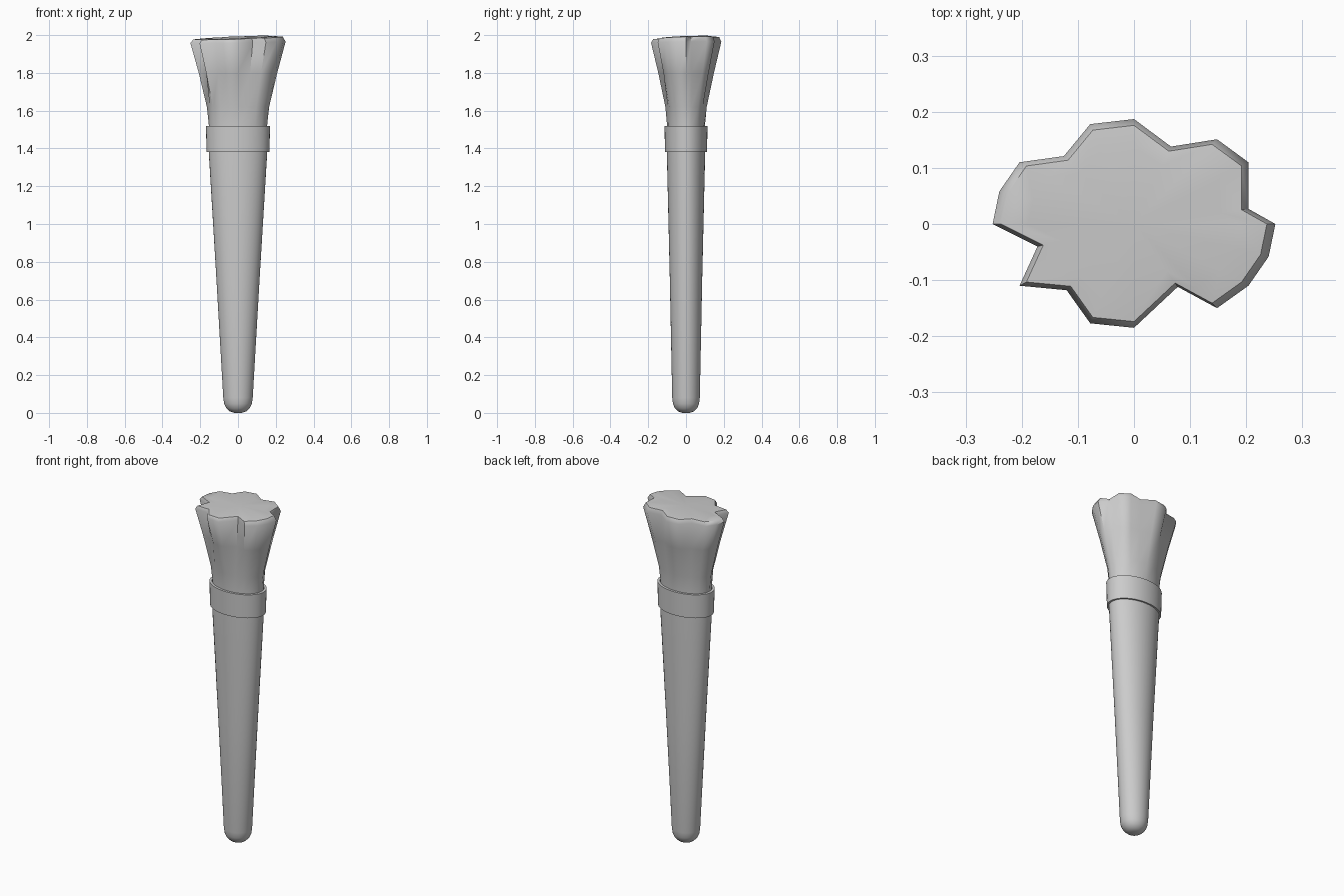
import bpy, bmesh, math

if "Cube" in bpy.data.objects:
    bpy.data.objects.remove(bpy.data.objects["Cube"])


def ellipse(rx, ry, n):
    return [(rx * math.cos(2 * math.pi * k / n), ry * math.sin(2 * math.pi * k / n))
            for k in range(n)]


def loft(name, rings, angle, bottom=True, top=True, closed=False):
    """Skin a stack of rings; each ring is a list of (x, y, z)."""
    bm = bmesh.new()
    vs = [[bm.verts.new(p) for p in r] for r in rings]
    n = len(vs[0])
    pairs = list(zip(vs, vs[1:])) + ([(vs[-1], vs[0])] if closed else [])
    for a, b in pairs:
        for k in range(n):
            j = (k + 1) % n
            bm.faces.new((a[k], a[j], b[j], b[k]))
    if bottom:
        bm.faces.new(vs[0][::-1])
    if top:
        c = bm.verts.new((0, 0, sum(v.co.z for v in vs[-1]) / n))
        for k in range(n):
            bm.faces.new((vs[-1][k], vs[-1][(k + 1) % n], c))
    bmesh.ops.recalc_face_normals(bm, faces=bm.faces)
    me = bpy.data.meshes.new(name)
    bm.to_mesh(me)
    bm.free()
    ob = bpy.data.objects.new(name, me)
    bpy.context.collection.objects.link(ob)
    bpy.ops.object.select_all(action='DESELECT')
    ob.select_set(True)
    bpy.context.view_layer.objects.active = ob
    bpy.ops.object.shade_smooth_by_angle(angle=math.radians(angle))
    return ob


def oval_rings(profile, n=40):
    return [[(x, y, z) for x, y in ellipse(rx, ry, n)] for rx, ry, z in profile]


# Handle: tapering oval rod with rounded end
loft("handle", oval_rings([
    (0.02, 0.02, 0.0), (0.043, 0.041, 0.008), (0.062, 0.059, 0.025),
    (0.073, 0.069, 0.048), (0.078, 0.073, 0.08), (0.115, 0.086, 0.72),
    (0.156, 0.102, 1.40), (0.156, 0.102, 1.46)]), 50)

# Ferrule: metal band with a thin lip
loft("ferrule", oval_rings([
    (0.154, 0.100, 1.38), (0.166, 0.111, 1.38), (0.170, 0.114, 1.52),
    (0.155, 0.101, 1.52)]), 40, bottom=False, top=False, closed=True)

# Bristles: oval root flaring into an irregular fluted tuft
rim = [(0.252, 0), (0.204, 0.027), (0.204, 0.11), (0.148, 0.151), (0.066, 0.138),
       (0, 0.187), (-0.078, 0.178), (-0.125, 0.121), (-0.204, 0.11), (-0.24, 0.058),
       (-0.252, 0), (-0.172, -0.04), (-0.204, -0.11), (-0.12, -0.118), (-0.078, -0.177),
       (0, -0.185), (0.078, -0.112), (0.148, -0.15), (0.204, -0.11), (0.24, -0.058)]
root = ellipse(0.154, 0.10, len(rim))


def tuft_ring(t, z, scale=1.0, tilt=0.0):
    return [((a + (c - a) * t) * scale, (b + (d - b) * t) * scale, z + tilt * (c + d))
            for (a, b), (c, d) in zip(root, rim)]


loft("bristles", [
    tuft_ring(0.0, 1.42), tuft_ring(0.0, 1.52), tuft_ring(0.11, 1.62),
    tuft_ring(0.55, 1.80), tuft_ring(1.0, 1.962, 1.0, 0.015),
    tuft_ring(1.0, 1.984, 0.94, 0.03), tuft_ring(1.0, 1.988, 0.75, 0.03)], 50)
